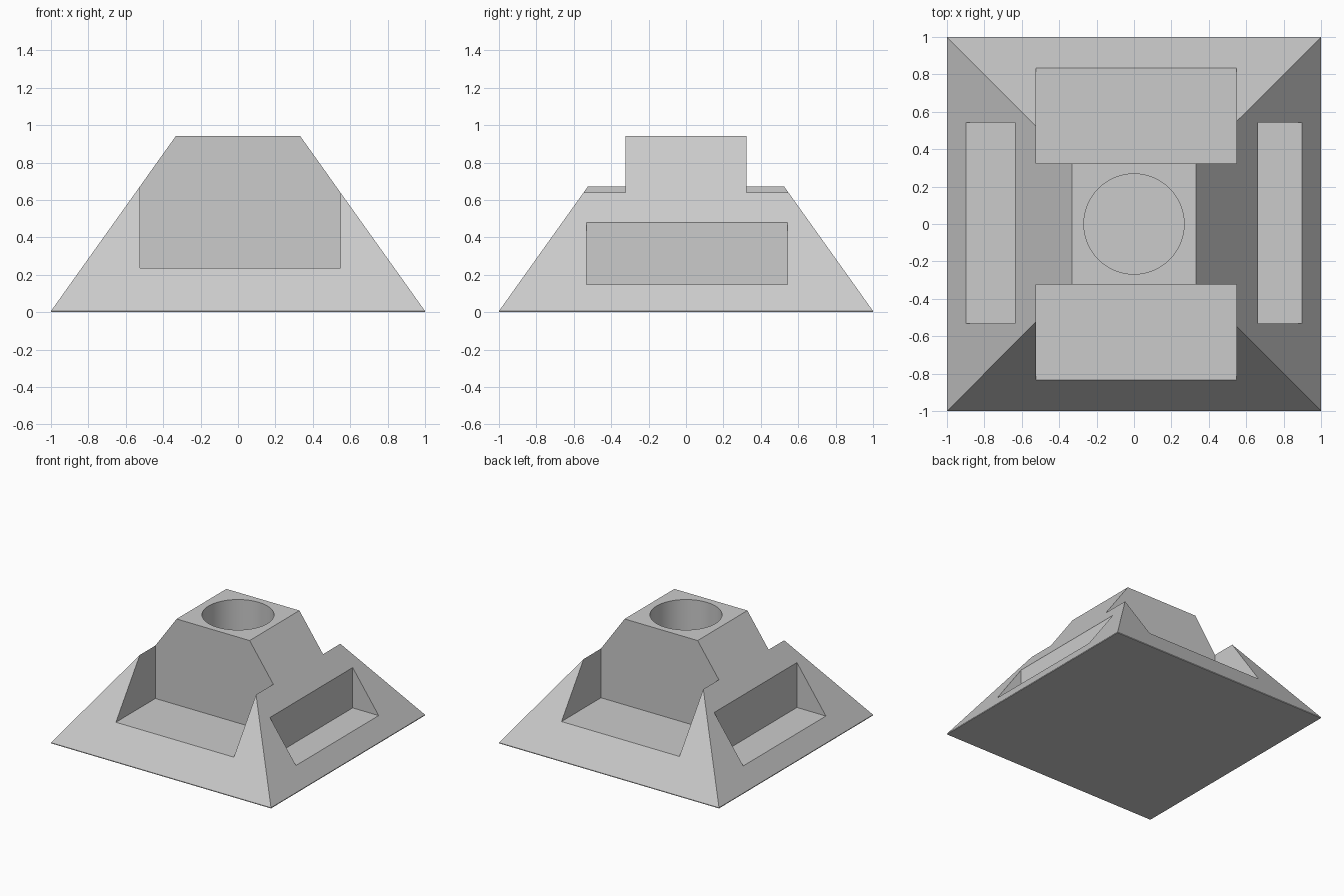
import bpy
import bmesh
import math
from mathutils import Matrix, Vector

cube = bpy.data.objects.get("Cube")
if cube:
    bpy.data.objects.remove(cube, do_unlink=True)

HEIGHT, LIP, TOP_HALF = 0.942, 0.006, 0.332

# Single plain grey
grey = bpy.data.materials.new("plain_grey")
grey.use_nodes = True
colour = (0.6, 0.6, 0.6, 1)
grey.diffuse_color = colour
grey.node_tree.nodes["Principled BSDF"].inputs["Base Color"].default_value = colour


def add_object(name, bm):
    bmesh.ops.recalc_face_normals(bm, faces=bm.faces)
    mesh = bpy.data.meshes.new(name)
    bm.to_mesh(mesh)
    bm.free()
    mesh.materials.append(grey)
    obj = bpy.data.objects.new(name, mesh)
    bpy.context.collection.objects.link(obj)
    return obj


def box(name, low, high):
    low, high = Vector(low), Vector(high)
    bm = bmesh.new()
    bmesh.ops.create_cube(bm, size=1)
    size = Matrix.Diagonal((*(high - low), 1))
    bm.transform(Matrix.Translation((low + high) / 2) @ size)
    return add_object(name, bm)


def cylinder(name, radius, bottom, top):
    bm = bmesh.new()
    bmesh.ops.create_cone(bm, cap_ends=True, segments=64, radius1=radius,
                          radius2=radius, depth=top - bottom)
    bm.transform(Matrix.Translation((0, 0, (bottom + top) / 2)))
    return add_object(name, bm)


# Truncated pyramid on a thin square lip
bm = bmesh.new()
rings = []
for half, z in ((1, 0), (1, LIP), (TOP_HALF, HEIGHT)):
    rings.append([bm.verts.new((sx * half, sy * half, z))
                  for sx, sy in ((-1, -1), (1, -1), (1, 1), (-1, 1))])
bm.faces.new(rings[0])
bm.faces.new(rings[-1])
for lower, upper in zip(rings, rings[1:]):
    for i in range(4):
        j = (i + 1) % 4
        bm.faces.new((lower[i], lower[j], upper[j], upper[i]))
body = add_object("pyramid_base", bm)

# Cutters: open front and back notches, side pockets, round socket
cutters = [
    box("front_notch", (-0.525, -1.2, 0.237), (0.547, -0.323, 1.2)),
    box("back_notch", (-0.525, 0.323, 0.237), (0.547, 1.2, 1.2)),
    box("right_pocket", (-1.2, -0.532, 0.147), (-0.636, 0.542, 0.7)),
    box("left_pocket", (0.663, -0.532, 0.147), (1.2, 0.542, 0.7)),
    cylinder("socket", 0.268, 0.237, 1.2),
]
bpy.context.view_layer.objects.active = body
for cutter in cutters:
    cutter.hide_render = True
    cut = body.modifiers.new(cutter.name, "BOOLEAN")
    cut.operation = "DIFFERENCE"
    cut.solver = "EXACT"
    cut.object = cutter
    bpy.ops.object.modifier_apply(modifier=cut.name)
    bpy.data.objects.remove(cutter, do_unlink=True)

# Smooth socket wall, crisp edges elsewhere
bpy.ops.object.select_all(action="DESELECT")
body.select_set(True)
bpy.ops.object.shade_smooth_by_angle(angle=math.radians(20))
